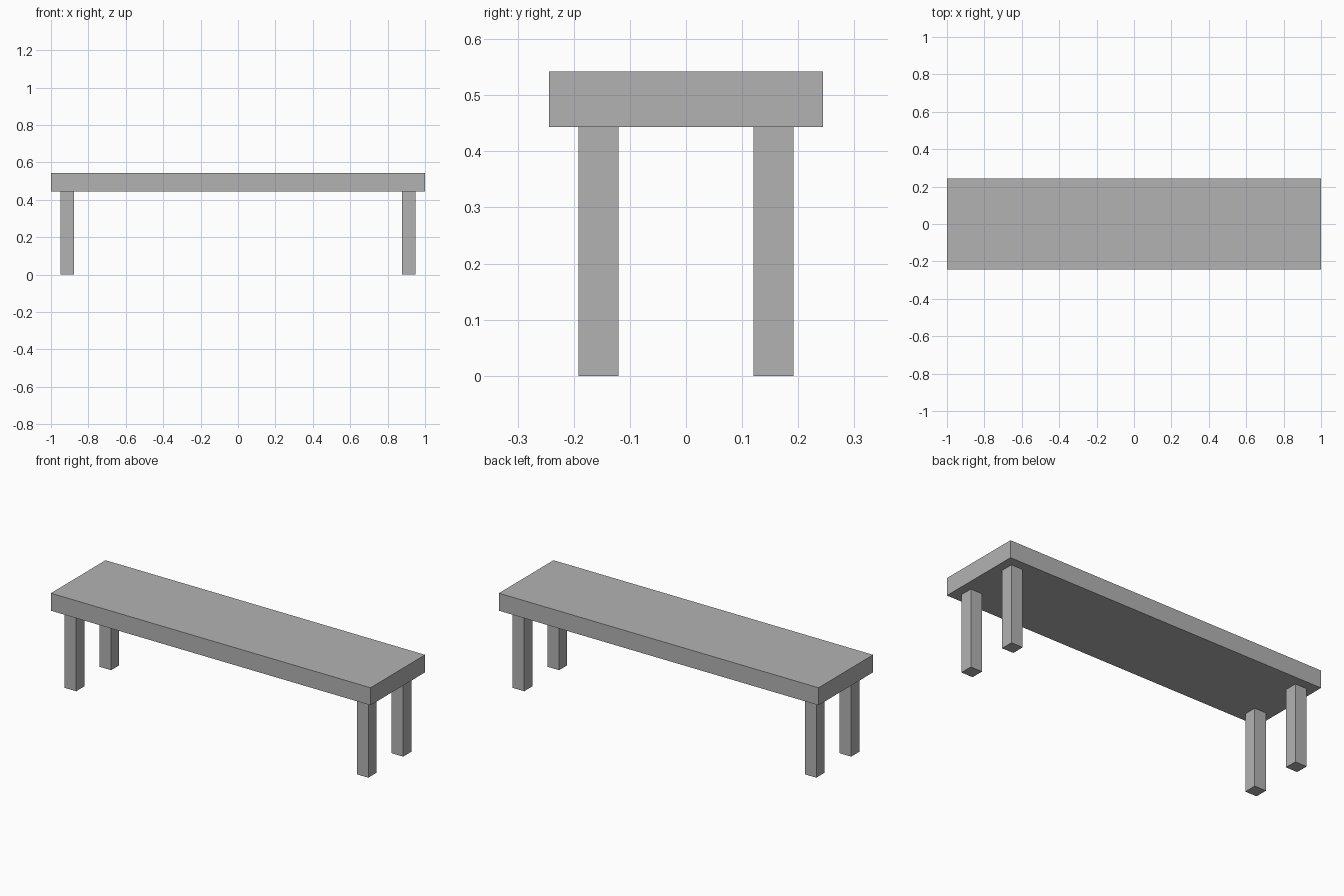
import bpy

default_cube = bpy.data.objects.get("Cube")
if default_cube:
    bpy.data.objects.remove(default_cube, do_unlink=True)

# Single plain grey
GREY = (0.45, 0.45, 0.45, 1.0)
grey = bpy.data.materials.new("plain_grey")
grey.use_nodes = True
grey.diffuse_color = GREY
for node in grey.node_tree.nodes:
    if node.type == 'BSDF_PRINCIPLED':
        node.inputs["Base Color"].default_value = GREY


def box(name, centre, size):
    bpy.ops.mesh.primitive_cube_add(size=1, location=centre)
    obj = bpy.context.object
    obj.name = name
    obj.scale = size
    bpy.ops.object.transform_apply(location=False, rotation=False, scale=True)
    obj.data.materials.append(grey)
    return obj


SEAT_BOTTOM, SEAT_TOP = 0.443, 0.542
SEAT_DEPTH = 0.488
LEG_WIDTH = 0.072
LEG_X, LEG_Y = 0.914, 0.156

# Seat slab
box("seat", (0, 0, (SEAT_BOTTOM + SEAT_TOP) / 2),
    (2, SEAT_DEPTH, SEAT_TOP - SEAT_BOTTOM))

# Four square legs, inset from the corners
for x_side, x_name in ((1, "left"), (-1, "right")):
    for y_side, y_name in ((-1, "front"), (1, "back")):
        box(f"{y_name}_{x_name}_leg",
            (x_side * LEG_X, y_side * LEG_Y, SEAT_BOTTOM / 2),
            (LEG_WIDTH, LEG_WIDTH, SEAT_BOTTOM))
